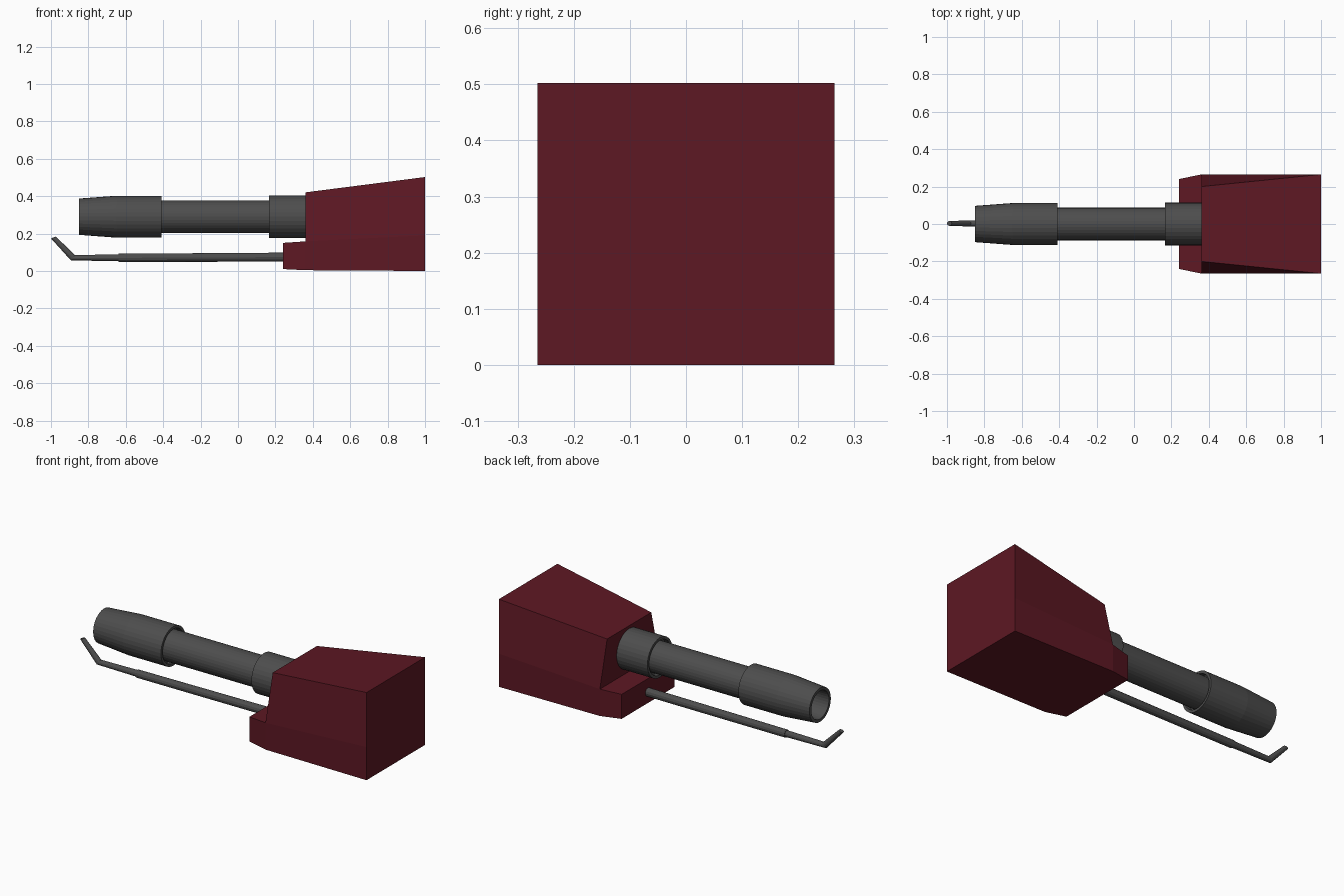
import bpy, bmesh
from math import cos, sin, tau

if "Cube" in bpy.data.objects:
    bpy.data.objects.remove(bpy.data.objects["Cube"])


def material(name, rgb):
    m = bpy.data.materials.new(name)
    m.diffuse_color = (*rgb, 1)
    m.use_nodes = True
    m.node_tree.nodes["Principled BSDF"].inputs["Base Color"].default_value = m.diffuse_color
    return m


RED = material("dark_red", (0.11, 0.009, 0.017))
STEEL = material("dark_steel", (0.075, 0.075, 0.075))


def finish(bm, name, mat):
    bmesh.ops.recalc_face_normals(bm, faces=bm.faces)
    mesh = bpy.data.meshes.new(name)
    bm.to_mesh(mesh)
    bm.free()
    mesh.materials.append(mat)
    ob = bpy.data.objects.new(name, mesh)
    bpy.context.collection.objects.link(ob)
    return ob


def bridge(bm, rings):
    for a, b in zip(rings, rings[1:]):
        n = len(a)
        for i in range(n):
            j = (i + 1) % n
            bm.faces.new((a[i], a[j], b[j], b[i]))
    bm.faces.new(rings[0])
    bm.faces.new(rings[-1])


def lathe(name, profile, z=0.29, n=32):
    """Turn (x, radius) points around the barrel axis."""
    bm = bmesh.new()
    rings = [[bm.verts.new((x, r * cos(tau * i / n), z + r * sin(tau * i / n)))
              for i in range(n)] for x, r in profile]
    bridge(bm, rings)
    return finish(bm, name, STEEL)


def rod(name, sections, y=0.003, n=12):
    """Loft ellipses given as bottom point, top point (x, z) and half width."""
    bm = bmesh.new()
    rings = []
    for (x0, z0), (x1, z1), w in sections:
        ring = []
        for i in range(n):
            t = 0.5 + 0.5 * sin(tau * i / n)
            ring.append(bm.verts.new((x0 + (x1 - x0) * t,
                                      y + w * cos(tau * i / n),
                                      z0 + (z1 - z0) * t)))
        rings.append(ring)
    bridge(bm, rings)
    return finish(bm, name, STEEL)


# Housing: stepped wedge, mirrored left to right
bm = bmesh.new()
half = [(0.24, 0.24, 0.01), (0.24, 0.24, 0.15),
        (0.36, 0.265, 0.004), (0.36, 0.265, 0.158), (0.36, 0.20, 0.42),
        (1.0, 0.265, 0.0), (1.0, 0.265, 0.19), (1.0, 0.265, 0.502)]
L, R = [[bm.verts.new((x, s * y, z)) for x, y, z in half] for s in (1, -1)]
for side in (L, R):
    for face in ((0, 1, 3, 2), (2, 3, 6, 5), (3, 4, 7, 6)):
        bm.faces.new([side[i] for i in face])
outline = (0, 1, 3, 4, 7, 6, 5, 2)
for i, j in zip(outline, outline[1:] + outline[:1]):
    bm.faces.new((L[i], L[j], R[j], R[i]))
finish(bm, "housing", RED)

# Barrel tube and rear collar with a recessed front
lathe("barrel", [(-0.50, 0.087), (0.30, 0.087)])
lathe("barrel_collar", [(0.19, 0.088), (0.19, 0.097), (0.165, 0.099),
                        (0.165, 0.114), (0.45, 0.114)])

# Muzzle sleeve with open bore and recessed rear rim
lathe("muzzle", [(-0.72, 0.078), (-0.85, 0.080), (-0.85, 0.097), (-0.65, 0.112),
                 (-0.41, 0.112), (-0.41, 0.097), (-0.435, 0.095), (-0.435, 0.07)])

# Lower rod and the slimmer bent tip
rod("lower_rod", [((0.27, 0.05), (0.27, 0.098), 0.023),
                  ((-0.64, 0.048), (-0.64, 0.092), 0.021)])
rod("bent_tip", [((-0.60, 0.052), (-0.60, 0.089), 0.018),
                 ((-0.893, 0.056), (-0.872, 0.085), 0.016),
                 ((-1.0, 0.174), (-0.974, 0.184), 0.013)])
